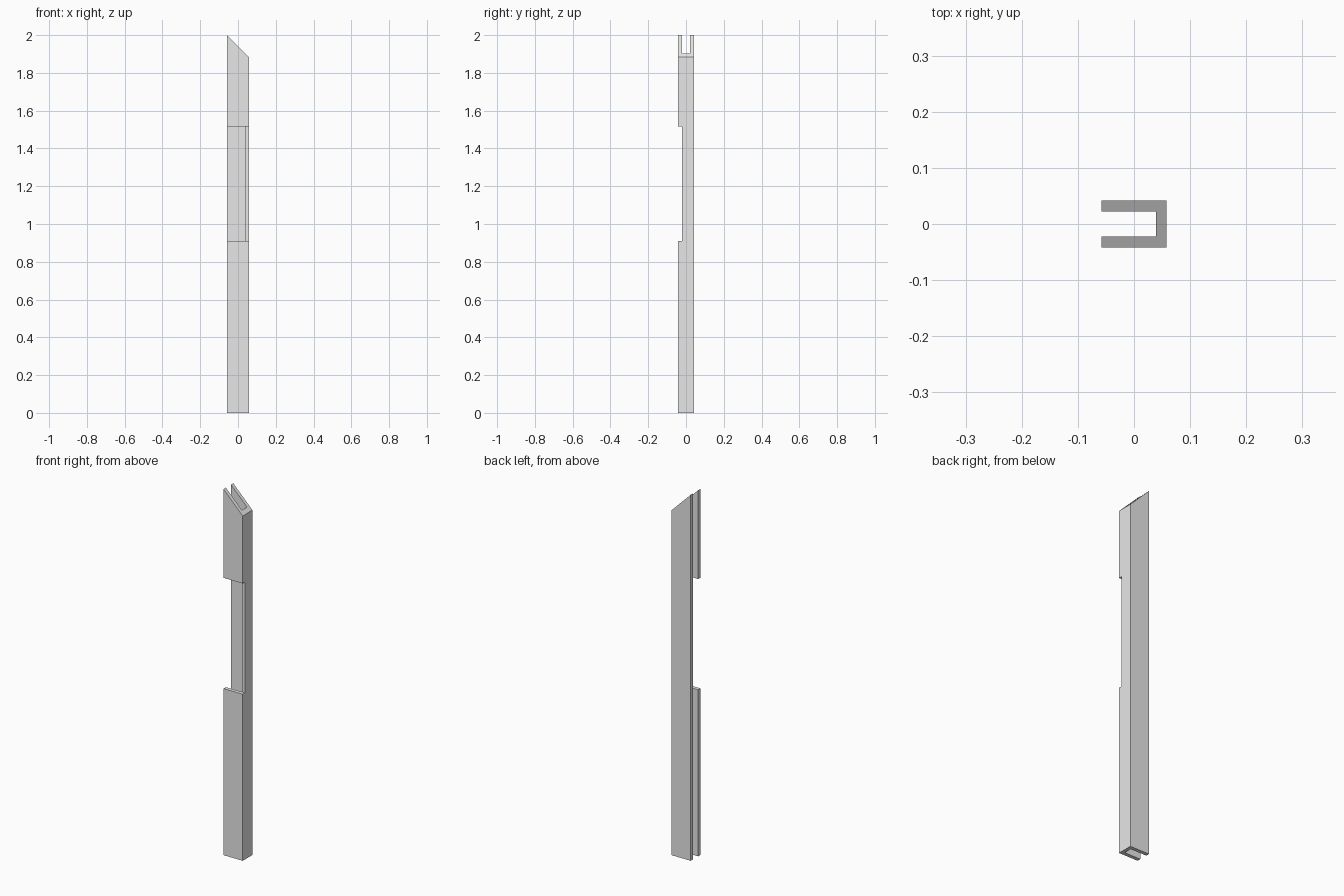
import bpy
import bmesh

cube = bpy.data.objects.get("Cube")
if cube:
    bpy.data.objects.remove(cube, do_unlink=True)

HX, HY = 0.058, 0.042          # half width and half depth of the channel
WEB_X, WALL_Y = 0.039, 0.022   # inner faces of the web and the side walls
TOP = 2.0
NOTCH = (0.91, 1.515)          # height range of the front opening

grey = bpy.data.materials.new("light_grey")
grey.use_nodes = True
grey.diffuse_color = (0.8, 0.8, 0.8, 1)
grey.node_tree.nodes["Principled BSDF"].inputs["Base Color"].default_value = (0.8, 0.8, 0.8, 1)


def make_object(name, bm):
    bmesh.ops.recalc_face_normals(bm, faces=bm.faces)
    mesh = bpy.data.meshes.new(name)
    bm.to_mesh(mesh)
    bm.free()
    obj = bpy.data.objects.new(name, mesh)
    bpy.context.collection.objects.link(obj)
    return obj


# U-shaped channel, open towards -x, extruded upward
profile = [(-HX, -HY), (HX, -HY), (HX, HY), (-HX, HY),
           (-HX, WALL_Y), (WEB_X, WALL_Y), (WEB_X, -WALL_Y), (-HX, -WALL_Y)]
bm = bmesh.new()
base = bm.faces.new([bm.verts.new((x, y, 0)) for x, y in profile])
top = bmesh.ops.extrude_face_region(bm, geom=[base], use_keep_orig=True)["geom"]
for v in top:
    if isinstance(v, bmesh.types.BMVert):
        v.co.z = TOP - (v.co.x + HX)   # mitred 45 degree end
channel = make_object("channel_post", bm)
channel.data.materials.append(grey)

# Cutter that removes the front wall over the opening
bm = bmesh.new()
bmesh.ops.create_cube(bm, size=1)
for v in bm.verts:
    v.co.x *= 0.3
    v.co.y = -WALL_Y if v.co.y > 0 else -0.1
    v.co.z = NOTCH[1] if v.co.z > 0 else NOTCH[0]
cutter = make_object("opening_cutter", bm)
cutter.hide_render = True
cutter.hide_viewport = True
cutter.display_type = 'WIRE'

cut = channel.modifiers.new("front_opening", 'BOOLEAN')
cut.operation = 'DIFFERENCE'
cut.solver = 'EXACT'
cut.object = cutter

# Apply the cut and discard the helper
bpy.context.view_layer.update()
graph = bpy.context.evaluated_depsgraph_get()
result = bpy.data.meshes.new_from_object(channel.evaluated_get(graph))
channel.modifiers.clear()
channel.data = result
bpy.data.objects.remove(cutter, do_unlink=True)
